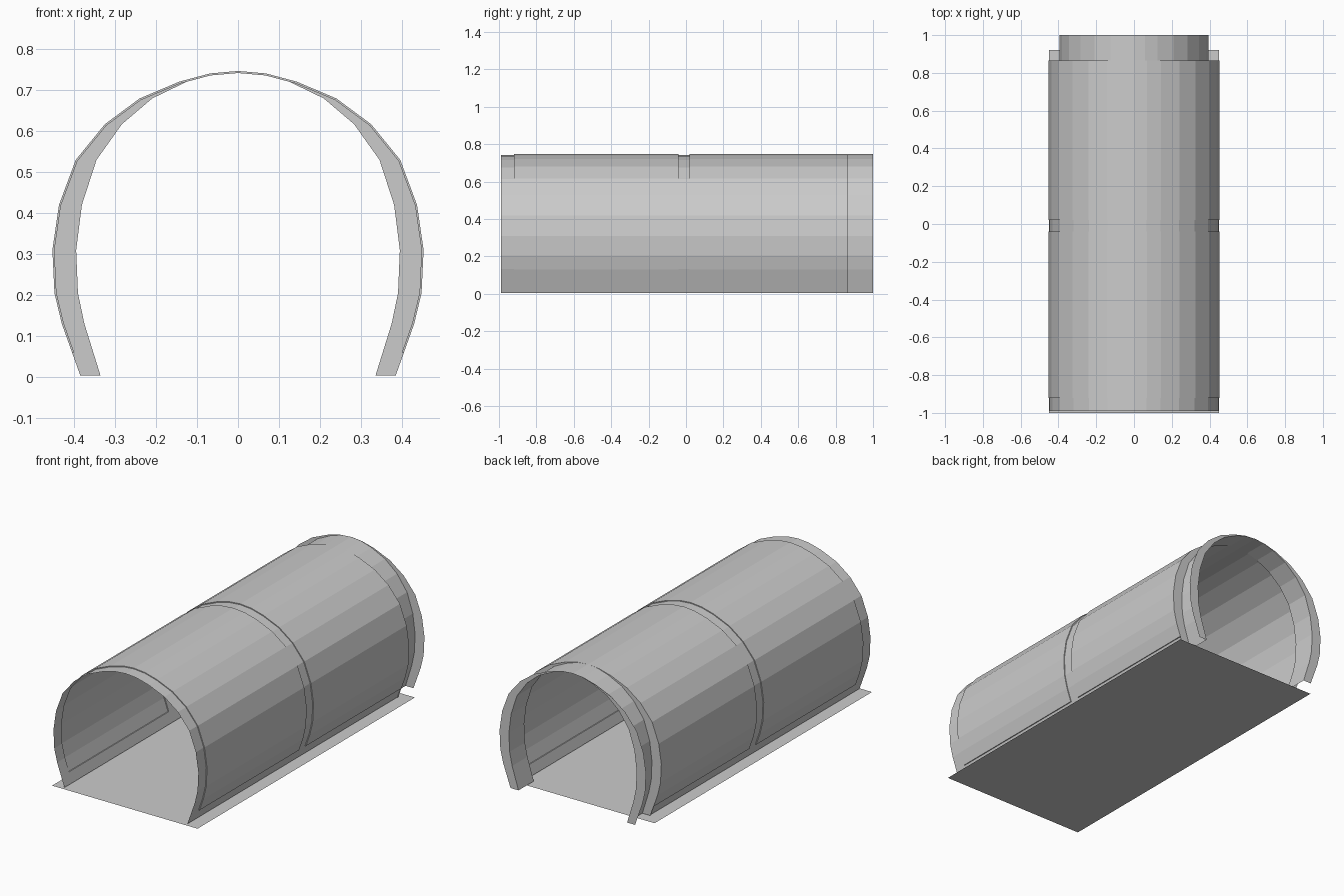
import bpy

if "Cube" in bpy.data.objects:
    bpy.data.objects.remove(bpy.data.objects["Cube"])

# right half of the arch cross-section (x, z), foot to crown
HALF = [(.385, .004), (.405, .06), (.43, .13), (.448, .205), (.453, .31),
        (.437, .42), (.396, .53), (.325, .617), (.24, .68), (.143, .721),
        (.068, .741)]
NECK = .872      # sideways squeeze of the rear groove
INSET = .005     # depth of the plain borders around the raised panels


def full(half):
    return half + [(0, .747)] + [(-x, z) for x, z in reversed(half)]


def inset(p):
    x, z = p
    dz = z - .3
    r = (x * x + dz * dz) ** .5
    if z < .1:
        return (x - INSET * (1 if x > 0 else -1), z)
    return (x * (1 - INSET / r), z - INSET * dz / r)


def loft(name, sections):
    """Bridge (y, outline) sections of equal point count into an open sheet."""
    verts = [(x, y, z) for y, pts in sections for x, z in pts]
    n = len(sections[0][1])
    faces = []
    for s in range(len(sections) - 1):
        for i in range(n - 1):
            a = s * n + i
            faces.append((a, a + 1, a + n + 1, a + n))
    mesh = bpy.data.meshes.new(name)
    mesh.from_pydata(verts, [], faces)
    mesh.validate()
    obj = bpy.data.objects.new(name, mesh)
    bpy.context.collection.objects.link(obj)
    return obj


# raised outline has a small ledge at z = .06; plain outline is sunk throughout
foot, ledge = HALF[0], HALF[1]
raised = full([inset(foot), inset(ledge)] + HALF[1:])
raised[-1], raised[-2] = [(-x, z) for x, z in (raised[0], raised[1])]
plain = full([inset(foot), inset(ledge)] + [inset(p) for p in HALF[1:]])
plain[len(plain) // 2] = (0, .747 - INSET)

# main arched shell with two raised panels
loft("shell", [(-.99, plain), (-.92, plain), (-.92, raised), (-.04, raised),
               (-.04, plain), (.02, plain), (.02, raised), (.865, raised)])

# rear groove: wall in, narrow neck, flange out
outer = full(HALF)
neck = [(x * NECK, z) for x, z in outer]
loft("rear_coupling", [(.865, outer), (.865, neck), (1, neck), (1, outer)])

# flat floor sheet
loft("floor", [(-1, [(.45, 0), (-.45, 0)]), (.92, [(.45, 0), (-.45, 0)])])
